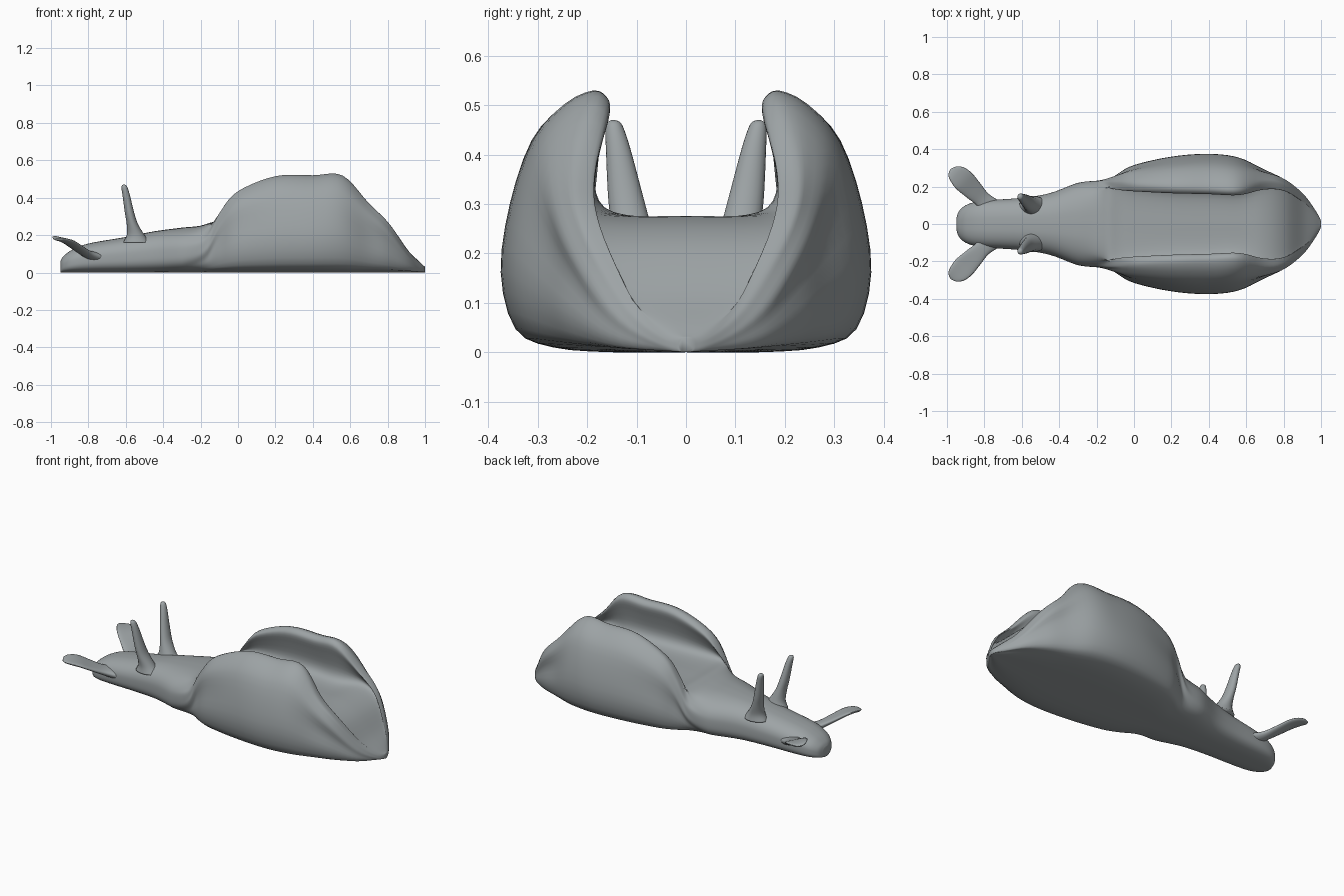
import bpy
import bmesh
from math import sin, cos, pi
from mathutils import Vector

cube = bpy.data.objects.get("Cube")
if cube:
    bpy.data.objects.remove(cube, do_unlink=True)

skin = bpy.data.materials.new("grey skin")
skin.use_nodes = True
colour = (0.34, 0.37, 0.38, 1)
skin.diffuse_color = colour
skin.node_tree.nodes["Principled BSDF"].inputs["Base Color"].default_value = colour


def smooth_path(points, steps):
    """Resample a list of tuples with a spline that passes through each one."""
    points = [Vector(p) for p in points]
    padded = [points[0]] + points + [points[-1]]
    result = []
    for a, b, c, d in zip(padded, padded[1:], padded[2:], padded[3:]):
        for i in range(steps):
            t = i / steps
            result.append(b + (c - a) * t / 2
                          + (a * 2 - b * 5 + c * 4 - d) * t * t / 2
                          + (b * 3 - a - c * 3 + d) * t * t * t / 2)
    return result + [points[-1]]


def skin_rings(name, rings):
    """Bridge closed rings of points into a smooth capped surface."""
    bm = bmesh.new()
    loops = [[bm.verts.new(p) for p in ring] for ring in rings]
    count = len(loops[0])
    for low, high in zip(loops, loops[1:]):
        for i in range(count):
            j = (i + 1) % count
            bm.faces.new((low[i], low[j], high[j], high[i]))
    bm.faces.new(loops[0])
    bm.faces.new(loops[-1])
    bmesh.ops.recalc_face_normals(bm, faces=bm.faces)
    mesh = bpy.data.meshes.new(name)
    bm.to_mesh(mesh)
    bm.free()
    mesh.materials.append(skin)
    obj = bpy.data.objects.new(name, mesh)
    bpy.context.collection.objects.link(obj)
    for poly in mesh.polygons:
        poly.use_smooth = True
    return obj


# Half section of the body, from the belly round the side to the middle of the back
def half_section(width, back, top, edge, fold):
    rise = top - back
    folded = [(0, 0), (width * .4, 0), (width * .72, .01), (width * .92, top * .09),
              (width, top * .31), (width * .95, top * .58),
              (width * .6 + edge * .55, top * .82), (width * .3 + edge * .87, top * .95),
              (edge * 1.22, top), (edge * 1.04, top - rise * .05),
              (edge, top - rise * .16), (edge * 1.1, back + rise * .6),
              (edge * 1.2, back + rise * .27), (edge * 1.07, back + rise * .07),
              (edge * .65, back), (0, back)]
    last = len(folded) - 1
    points = []
    for i, (y, z) in enumerate(folded):
        a = pi * i / last
        side = cos(a)
        level = .5 - .5 * (abs(side) ** .7 if side > 0 else -abs(side) ** .8)
        plain = Vector((width * abs(sin(a)) ** .8, top * level ** 1.15))
        points.append(plain.lerp(Vector((y, z)), fold))
    return smooth_path(points, 3)


# Body stations: position, half width, back height, flap height, flap edge, folding
stations = [
    (-.95, .03, .06, .06, .02, 0), (-.935, .07, .085, .085, .04, 0),
    (-.89, .105, .12, .12, .06, 0), (-.8, .125, .155, .155, .08, 0),
    (-.6, .14, .19, .19, .1, 0), (-.45, .165, .22, .22, .12, 0),
    (-.3, .22, .24, .24, .15, 0), (-.18, .24, .253, .257, .17, .3),
    (-.1, .265, .262, .33, .18, .9), (0, .315, .27, .435, .175, 1),
    (.2, .36, .275, .515, .165, 1), (.4, .375, .275, .52, .16, 1),
    (.56, .355, .275, .518, .155, 1), (.7, .29, .27, .37, .185, 1),
    (.81, .24, .215, .27, .17, .9), (.91, .165, .105, .13, .1, .7),
    (.98, .06, .045, .05, .03, .2), (1, .015, .03, .03, .01, 0)]

rings = []
for x, width, back, top, edge, fold in smooth_path(stations, 5):
    half = half_section(width, back, top, edge, min(max(fold, 0), 1))
    left = [(x, y, z) for y, z in half]
    right = [(x, -y, z) for y, z in reversed(half[1:-1])]
    rings.append(left + right)
skin_rings("body", rings)


# Feelers: path centres with two radii, along given width and thickness directions
def feeler(name, path, wide, thick, cup=0, segments=20):
    wide, thick = Vector(wide).normalized(), Vector(thick).normalized()
    for label, mirror in (("back_side", 1), ("front_side", -1)):
        loops = []
        for x, y, z, across, depth in smooth_path(path, 5):
            ring = []
            for i in range(segments):
                a = 2 * pi * i / segments
                p = Vector((x, y, z)) + wide * across * cos(a)
                p += thick * (depth * sin(a) + cup * across * cos(a) ** 2)
                ring.append((p.x, p.y * mirror, p.z))
            loops.append(ring)
        skin_rings(label + "_" + name, loops)


feeler("horn", [
    (-.54, .095, .16, .075, .055), (-.547, .1, .2, .048, .045),
    (-.565, .112, .26, .03, .04), (-.58, .123, .32, .025, .035),
    (-.597, .137, .41, .02, .025), (-.606, .144, .45, .017, .019),
    (-.609, .146, .465, .012, .013), (-.61, .147, .47, .003, .003)],
    (1, 0, 0), (0, 1, 0))

feeler("mouth_tentacle", [
    (-.76, .08, .08, .06, .03), (-.81, .13, .1, .045, .022),
    (-.86, .18, .13, .053, .018), (-.91, .23, .162, .06, .015),
    (-.945, .265, .176, .052, .012), (-.97, .285, .18, .033, .009),
    (-.98, .293, .181, .005, .003)],
    (.7, .7, -.15), (.15, 0, 1), .15)
